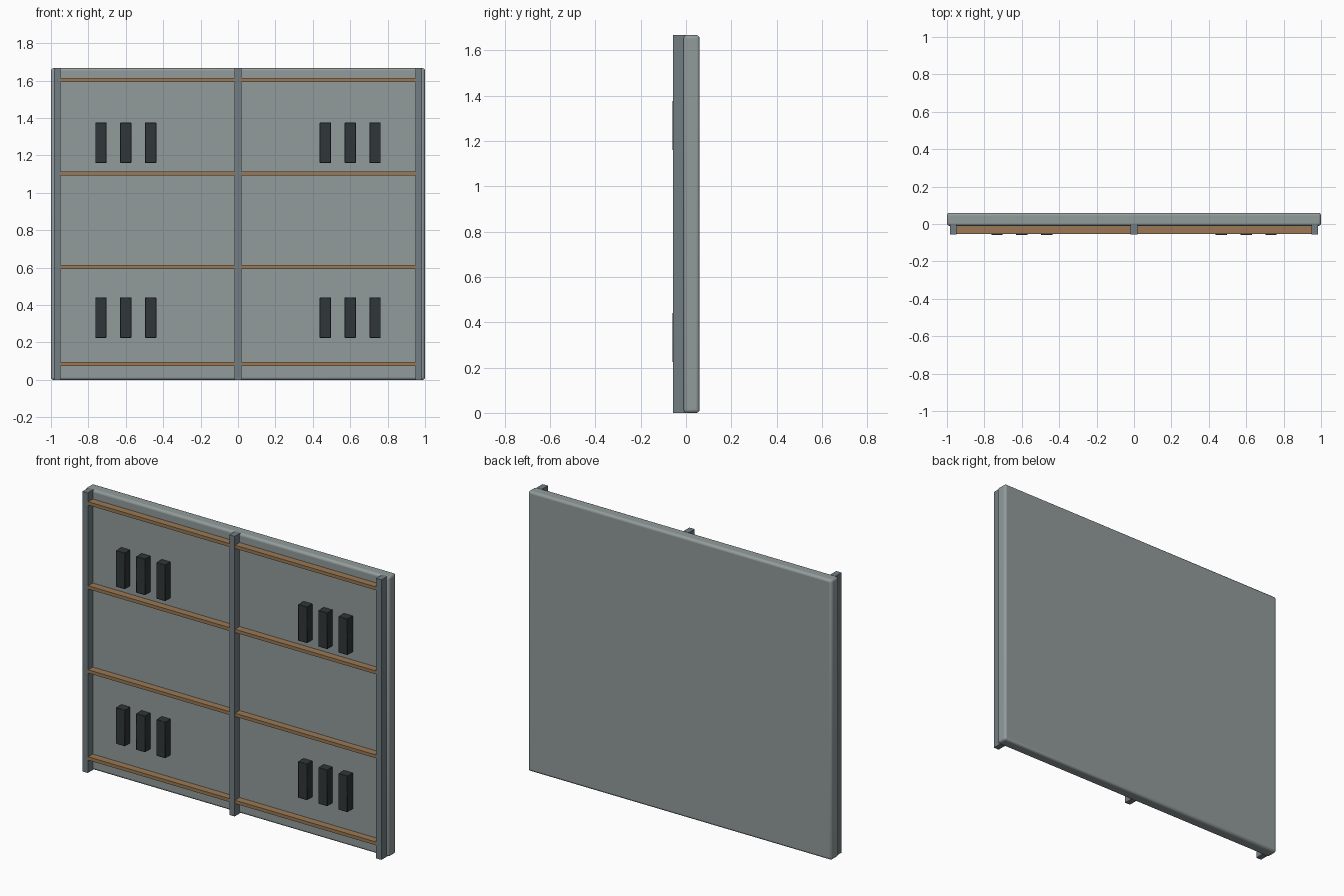
import bpy, math

if "Cube" in bpy.data.objects:
    bpy.data.objects.remove(bpy.data.objects["Cube"])


def material(name, rgb):
    m = bpy.data.materials.new(name)
    m.diffuse_color = (*rgb, 1)
    m.use_nodes = True
    m.node_tree.nodes["Principled BSDF"].inputs["Base Color"].default_value = m.diffuse_color
    return m


PANEL = material("panel_grey", (0.29, 0.33, 0.33))
FRAME = material("frame_grey", (0.17, 0.21, 0.23))
WOOD = material("rail_brown", (0.32, 0.19, 0.09))
DARK = material("vent_dark", (0.03, 0.037, 0.04))


def box(name, x, y, z, mat, bevel=0.0, segments=1):
    """Box from (min, max) ranges on each axis."""
    bpy.ops.mesh.primitive_cube_add(size=1, location=[sum(r) / 2 for r in (x, y, z)])
    o = bpy.context.object
    o.name = name
    o.scale = [r[1] - r[0] for r in (x, y, z)]
    bpy.ops.object.transform_apply(location=False, rotation=False, scale=True)
    o.data.materials.append(mat)
    if bevel:
        b = o.modifiers.new("bevel", "BEVEL")
        b.width, b.segments = bevel, segments
        bpy.ops.object.shade_smooth_by_angle(angle=math.radians(40))
    return o


H = 1.667

# Main slab with rounded edges
box("wall_panel", (-1, 1), (-0.01, 0.06), (0, H), PANEL, 0.014, 3)

# Vertical posts
for i, x in enumerate((-0.967, 0, 0.967)):
    box(f"post_{i}", (x - 0.0175, x + 0.0175), (-0.057, 0.0), (0, H), FRAME)

# Horizontal rails, one per bay
for i, z in enumerate((0.085, 0.603, 1.103, 1.603)):
    for side, x in (("left", (-0.95, -0.0175)), ("right", (0.0175, 0.95))):
        box(f"rail_{side}_{i}", x, (-0.053, -0.005), (z - 0.01, z + 0.01), WOOD)

# Groups of three vent blocks
for cx in (-0.6, 0.6):
    for cz in (0.333, 1.268):
        for k in (-1, 0, 1):
            x = cx + k * 0.133
            box("vent_block", (x - 0.03, x + 0.03), (-0.06, -0.008),
                (cz - 0.108, cz + 0.108), DARK, 0.002)
